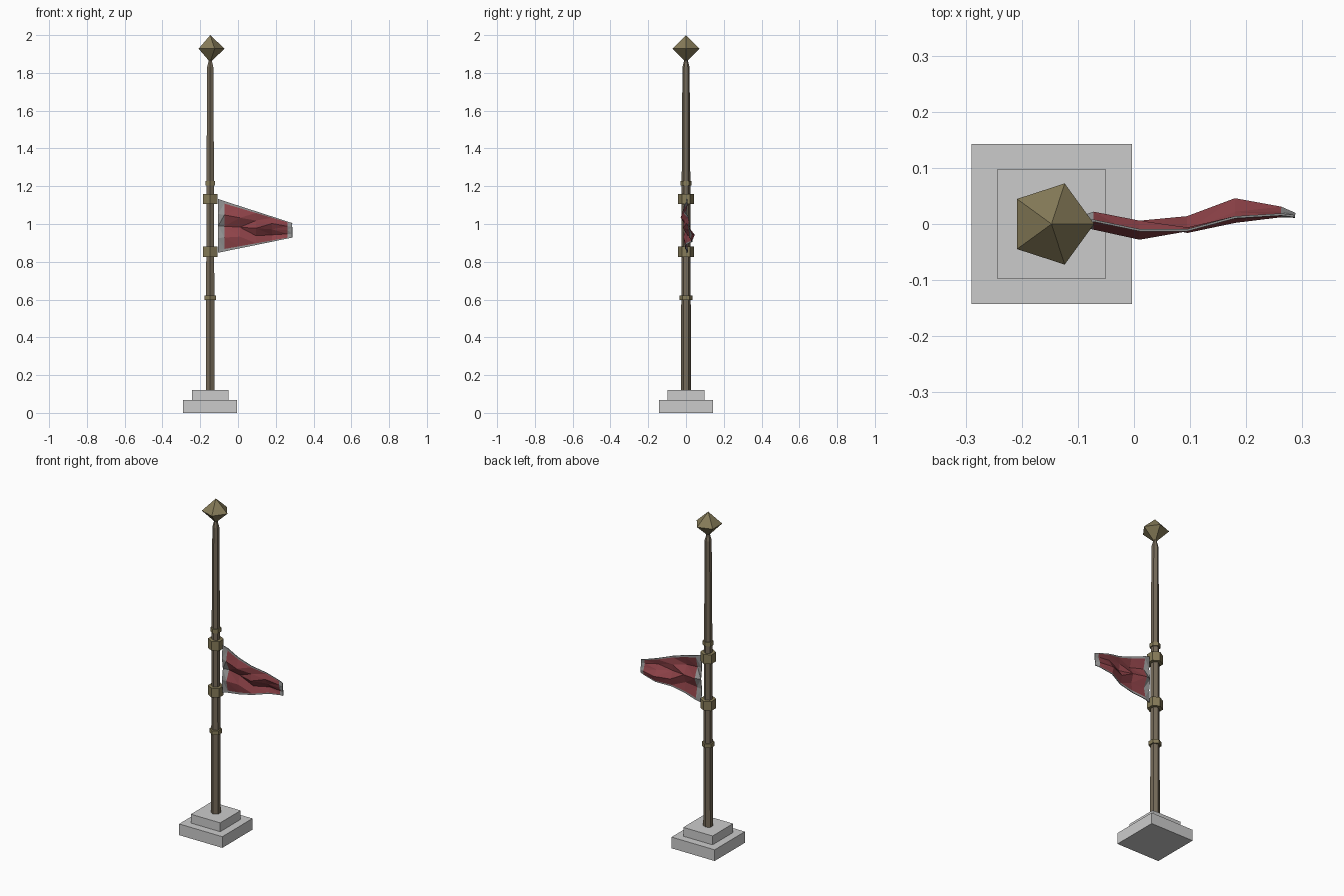
import bpy, math

if "Cube" in bpy.data.objects:
    bpy.data.objects.remove(bpy.data.objects["Cube"])

PX = -0.147  # pole axis


def mat(name, rgb):
    m = bpy.data.materials.new(name)
    m.diffuse_color = (*rgb, 1)
    m.use_nodes = True
    m.node_tree.nodes["Principled BSDF"].inputs["Base Color"].default_value = m.diffuse_color
    return m


BRONZE = mat("bronze", (0.18, 0.145, 0.10))
GOLD = mat("brass", (0.24, 0.20, 0.10))
RED = mat("red_cloth", (0.27, 0.055, 0.065))
TRIM = mat("grey_trim", (0.3, 0.3, 0.3))


def make(name, verts, faces, *mats):
    me = bpy.data.meshes.new(name)
    me.from_pydata(verts, [], faces)
    for m in mats:
        me.materials.append(m)
    ob = bpy.data.objects.new(name, me)
    bpy.context.collection.objects.link(ob)
    return ob


def lathe(name, profile, n, phase, m):
    """Revolve (radius, z) pairs about the pole axis with flat sides and caps."""
    verts, faces = [], []
    for r, z in profile:
        for i in range(n):
            a = phase + 2 * math.pi * i / n
            verts.append((PX + r * math.cos(a), r * math.sin(a), z))
    for k in range(len(profile) - 1):
        for i in range(n):
            j = (i + 1) % n
            faces.append((k*n + i, k*n + j, (k+1)*n + j, (k+1)*n + i))
    faces.append(tuple(reversed(range(n))))
    faces.append(tuple(range((len(profile) - 1) * n, len(profile) * n)))
    return make(name, verts, faces, m)


# Stepped base
for name, half, z0, z1 in (("base_lower", 0.143, 0, 0.067), ("base_upper", 0.097, 0.067, 0.12)):
    bpy.ops.mesh.primitive_cube_add(size=1, location=(PX, 0, (z0 + z1) / 2))
    ob = bpy.context.object
    ob.name = name
    ob.scale = (half * 2, half * 2, z1 - z0)

# Tapered six-sided pole
lathe("pole", [(0.027, 0.12), (0.025, 0.61), (0.023, 1.2), (0.019, 1.83),
               (0.011, 1.86), (0.011, 1.88)], 6, math.pi / 2, BRONZE)

# Collars and rings
for name, r, z0, z1 in (("upper_collar", 0.043, 1.105, 1.16),
                        ("lower_collar", 0.043, 0.825, 0.88),
                        ("upper_ring", 0.030, 1.204, 1.228),
                        ("lower_ring", 0.035, 0.598, 0.622)):
    lathe(name, [(r, z0), (r, z1)], 6, math.pi / 2, GOLD)

# Five-sided double pyramid finial
ring = [(PX + 0.076 * math.cos(2 * math.pi * i / 5), 0.076 * math.sin(2 * math.pi * i / 5), 1.928)
        for i in range(5)]
faces = [(i, (i + 1) % 5, 5) for i in range(5)] + [((i + 1) % 5, i, 6) for i in range(5)]
make("finial", ring + [(PX, 0, 2.0), (PX, 0, 1.856)], faces, GOLD)

# Creased pennant: x, then y offset along the top, middle and bottom
columns = [(-0.105, 0.000, 0.008, 0.000), (-0.072, -0.008, 0.020, -0.005),
           (0.010, -0.026, 0.004, -0.012), (0.095, -0.008, -0.014, 0.012),
           (0.180, 0.004, 0.020, 0.044), (0.262, 0.014, 0.020, 0.029),
           (0.287, 0.013, 0.015, 0.018)]
rows = [1, 0.9, 0.45, 0, -0.45, -0.9, -1]
verts, faces = [], []
for x, yt, ym, yb in columns:
    t = (x + 0.105) / 0.392
    top, bottom = 1.132 - 0.127 * t, 0.848 + 0.08 * t
    for v in rows:
        edge = yt if v > 0 else yb
        w = min(1, abs(v) / 0.45)
        y = ym + (edge - ym) * w
        if abs(v) > 0.8:
            y = y * 0.5 + ym * 0.5
        verts.append((x, y, (top + bottom) / 2 + v * (top - bottom) / 2))
n = len(rows)
trim = []
for i in range(len(columns) - 1):
    for j in range(n - 1):
        a, b, c, d = i*n + j, i*n + j + 1, (i+1)*n + j + 1, (i+1)*n + j
        faces += [(a, b, c), (a, c, d)] if j >= n // 2 else [(a, b, d), (b, c, d)]
        trim += [i in (0, len(columns) - 2) or j in (0, n - 2)] * 2
flag = make("pennant", verts, faces, RED, TRIM)
for p, is_trim in zip(flag.data.polygons, trim):
    p.material_index = int(is_trim)
thick = flag.modifiers.new("thickness", 'SOLIDIFY')
thick.thickness = 0.004
thick.offset = 0
